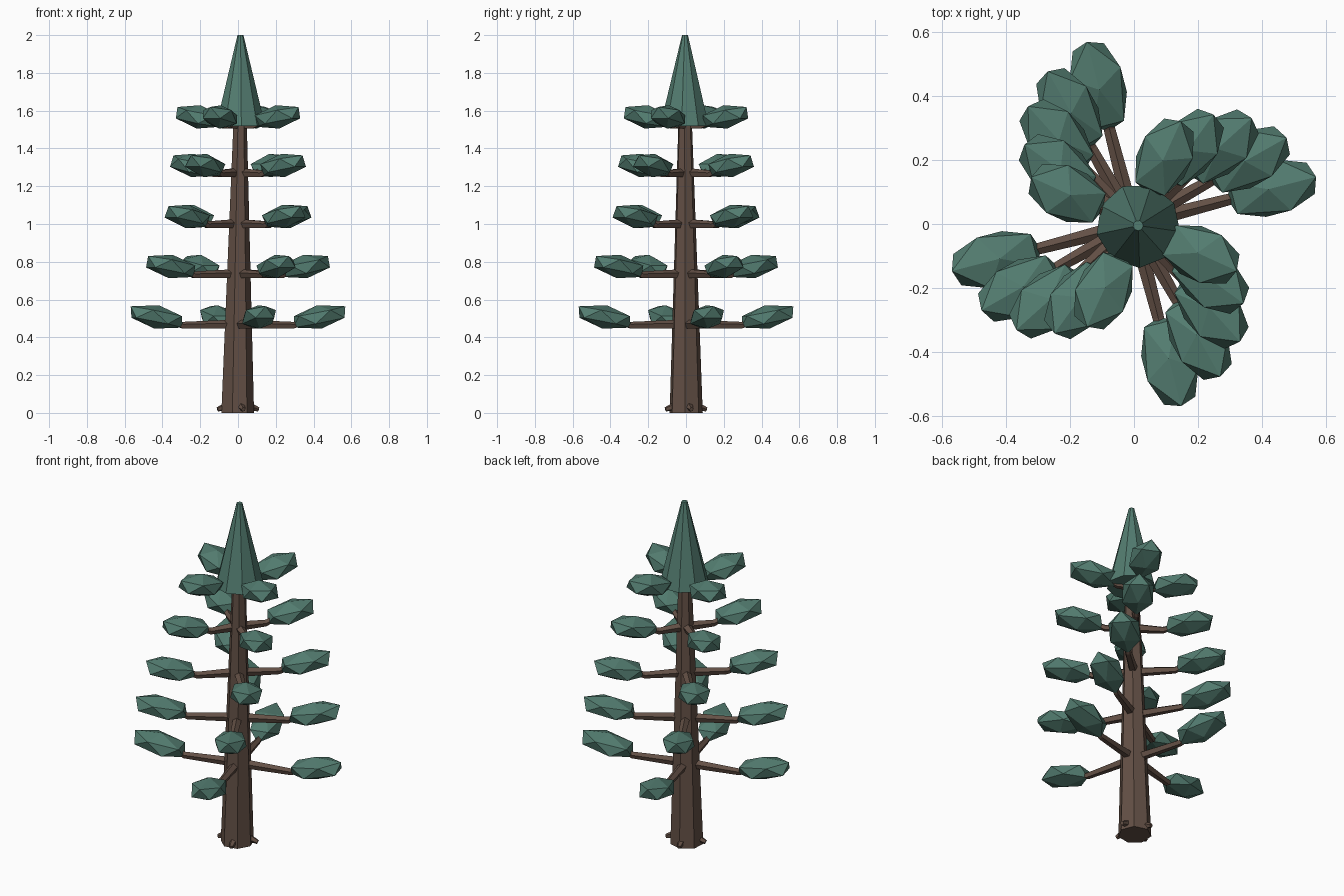
import bpy, bmesh, math
from mathutils import Vector, Matrix

if "Cube" in bpy.data.objects:
    bpy.data.objects.remove(bpy.data.objects["Cube"])


def material(name, color):
    m = bpy.data.materials.new(name)
    m.diffuse_color = color
    m.use_nodes = True
    m.node_tree.nodes["Principled BSDF"].inputs["Base Color"].default_value = m.diffuse_color
    return m


BARK = material("bark", (0.125, 0.08, 0.06, 1))
NEEDLES = material("needles", (0.085, 0.2, 0.16, 1))


def finish(bm, name, mat):
    bmesh.ops.recalc_face_normals(bm, faces=bm.faces[:])
    me = bpy.data.meshes.new(name)
    bm.to_mesh(me)
    bm.free()
    me.materials.append(mat)
    ob = bpy.data.objects.new(name, me)
    bpy.context.collection.objects.link(ob)
    return ob


def tube(name, path, sides, mat, phase=0.0):
    """Faceted tapered tube through (point, radius) pairs, with closed ends."""
    bm = bmesh.new()
    pts = [Vector(p) for p, r in path]
    axis = (pts[-1] - pts[0]).normalized()
    upright = abs(axis.z) > 0.9
    u = Vector((1, 0, 0)) if upright else axis.cross(Vector((0, 0, 1))).normalized()
    v = Vector((0, 1, 0)) if upright else u.cross(axis)
    rings = []
    for p, (_, r) in zip(pts, path):
        ring = []
        for i in range(sides):
            a = phase + math.tau * i / sides
            ring.append(bm.verts.new(p + r * (math.cos(a) * u + math.sin(a) * v)))
        rings.append(ring)
    for lo, hi in zip(rings, rings[1:]):
        for i in range(sides):
            j = (i + 1) % sides
            bm.faces.new((lo[i], lo[j], hi[j], hi[i]))
    bm.faces.new(rings[0])
    bm.faces.new(rings[-1])
    return finish(bm, name, mat)


def polar(r, a, z):
    return (r * math.cos(a), r * math.sin(a), z)


# Trunk, leaning very slightly, and the cone-shaped crown
tube("trunk", [((-0.005, 0, 0), 0.09), ((0.01, -0.005, 1.56), 0.036)],
     7, BARK, math.radians(-106))
tube("crown", [((0.013, -0.005, 1.52), 0.132), ((0.013, -0.005, 2.0), 0.016)],
     9, NEEDLES, math.radians(72))

# Short root spurs
for k in range(4):
    a = math.radians(15 + 90 * k)
    tube(f"root_{k + 1}", [(polar(0.05, a, 0.04), 0.024), (polar(0.112, a, 0.018), 0.012)],
         5, BARK)

# Tiers: angle, foliage height, outer radius, foliage half length
TIERS = [(14.5, 0.508, 0.595, 0.168),
         (29.5, 0.775, 0.555, 0.163),
         (42, 1.04, 0.502, 0.157),
         (54, 1.31, 0.43, 0.151),
         (65.5, 1.567, 0.36, 0.146)]

for t, (deg, z, tip, half) in enumerate(TIERS, 1):
    for k in range(4):
        a = math.radians(deg + 90 * k)
        mid = tip - 0.894 * half
        # Branch, nearly level with a small lift at the end
        tube(f"branch_{t}_{k + 1}",
             [(polar(0.02, a, z - 0.04), 0.026),
              (polar(mid - 0.14, a, z - 0.045), 0.019),
              (polar(mid - 0.06, a, z - 0.015), 0.014)], 5, BARK, math.radians(18))
        # Foliage clump: stretched icosahedron tilted upward
        bm = bmesh.new()
        bmesh.ops.create_icosphere(bm, subdivisions=1, radius=1)
        bm.transform(Matrix.Translation(polar(mid, a, z))
                     @ Matrix.Rotation(a, 4, 'Z')
                     @ Matrix.Rotation(math.radians(-11), 4, 'Y')
                     @ Matrix.Diagonal((half, 0.096, 0.063, 1)))
        finish(bm, f"foliage_{t}_{k + 1}", NEEDLES)
